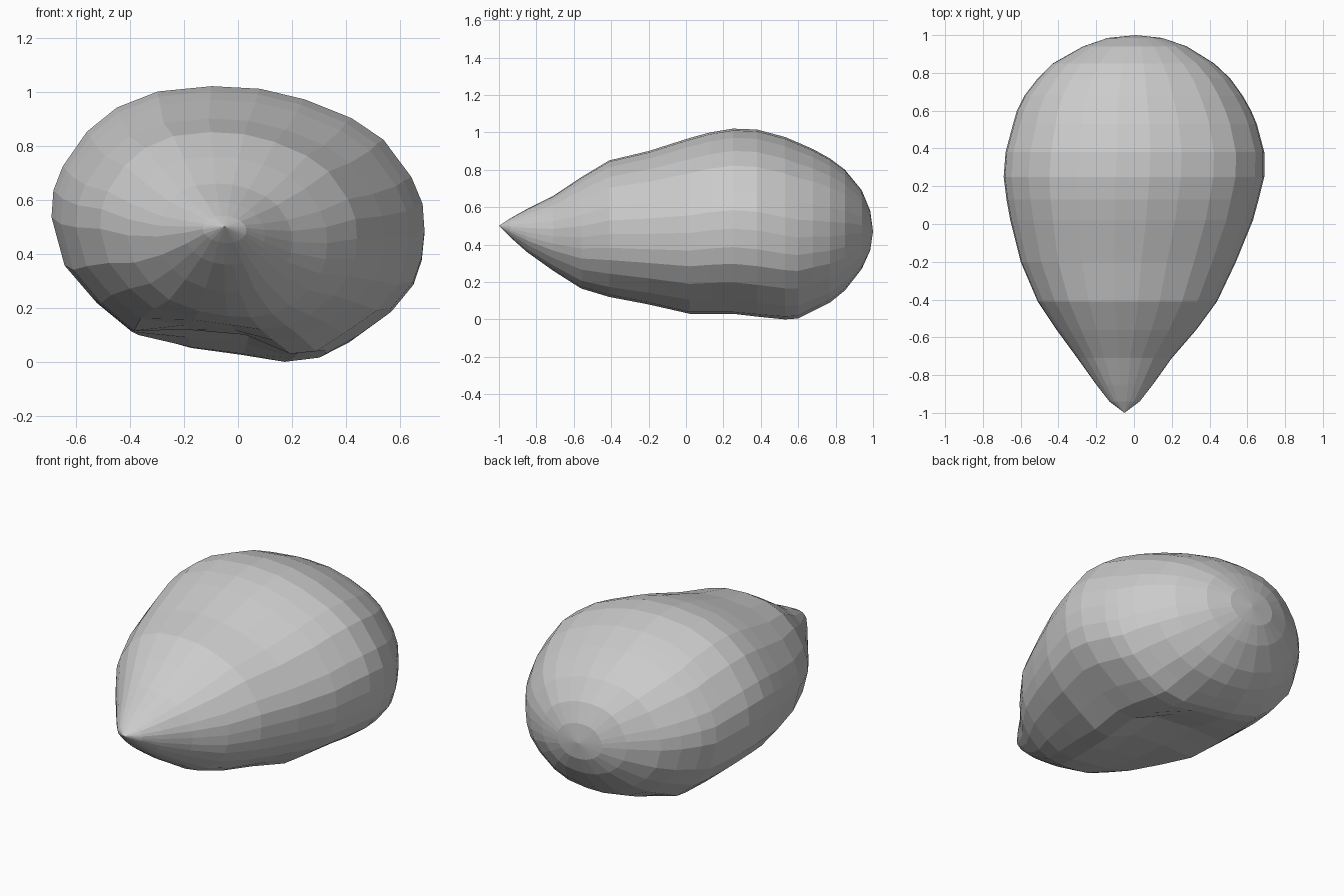
import bpy
import bmesh

if "Cube" in bpy.data.objects:
    bpy.data.objects.remove(bpy.data.objects["Cube"], do_unlink=True)

grey = bpy.data.materials.new("stone grey")
grey.use_nodes = True
colour = (0.6, 0.6, 0.6, 1)
grey.diffuse_color = colour
grey.node_tree.nodes["Principled BSDF"].inputs["Base Color"].default_value = colour

# Unit cross-section: shared upper part, and a round or a hollow underside
upper = [(-1, .51), (-.99, .61), (-.94, .70), (-.81, .83), (-.65, .92), (-.43, .98),
         (-.14, 1), (.12, .99), (.36, .95), (.61, .88), (.78, .80), (.93, .66),
         (.99, .56), (1, .46), (.985, .36), (.94, .27), (.82, .17)]
round_under = [(.63, .07), (.45, .02), (.22, 0), (0, 0), (-.28, .03), (-.58, .11),
               (-.77, .21), (-.93, .34)]
hollow_under = [(.63, .08), (.47, .01), (.32, 0), (.06, .075), (-.28, .095), (-.58, .09),
                (-.77, .20), (-.93, .33)]

# Stations from tip to blunt end: y, left x, right x, bottom z, top z, hollowness
stations = [(-.94, -.13, .03, .44, .54, 0), (-.85, -.20, .10, .36, .59, 0),
            (-.71, -.30, .20, .26, .66, 0), (-.56, -.41, .33, .165, .76, .1),
            (-.41, -.51, .44, .12, .85, .3), (-.20, -.60, .54, .08, .90, .6),
            (.02, -.655, .63, .03, .97, 1), (.13, -.675, .66, .03, 1, 1),
            (.25, -.69, .69, .03, 1.02, 1), (.38, -.68, .69, .015, 1.015, .7),
            (.53, -.64, .65, 0, .975, .4), (.60, -.62, .62, .005, .945, .3),
            (.68, -.58, .575, .045, .91, .1), (.77, -.51, .51, .09, .86, 0),
            (.85, -.43, .425, .155, .80, 0), (.94, -.27, .28, .27, .69, 0),
            (.985, -.14, .15, .37, .58, 0)]


def section(hollow):
    under = [((1 - hollow) * a + hollow * c, (1 - hollow) * b + hollow * d)
             for (a, b), (c, d) in zip(round_under, hollow_under)]
    return upper + under


def ring(bm, y, left, right, bottom, top, hollow):
    mid, half = (left + right) / 2, (right - left) / 2
    return [bm.verts.new((mid + u * half, y, bottom + v * (top - bottom)))
            for u, v in section(hollow)]


# Loft the body and close both ends with fans
bm = bmesh.new()
rings = [ring(bm, *s) for s in stations]
count = len(rings[0])
for a, b in zip(rings, rings[1:]):
    for i in range(count):
        j = (i + 1) % count
        bm.faces.new((a[i], a[j], b[j], b[i]))
for loop, point in ((rings[0], (-.05, -1, .5)), (rings[-1], (.01, 1, .47))):
    pole = bm.verts.new(point)
    for i in range(count):
        bm.faces.new((loop[i], loop[(i + 1) % count], pole))
bmesh.ops.recalc_face_normals(bm, faces=bm.faces)

mesh = bpy.data.meshes.new("pointed_pebble")
bm.to_mesh(mesh)
bm.free()
mesh.materials.append(grey)
body = bpy.data.objects.new("pointed_pebble", mesh)
bpy.context.collection.objects.link(body)
